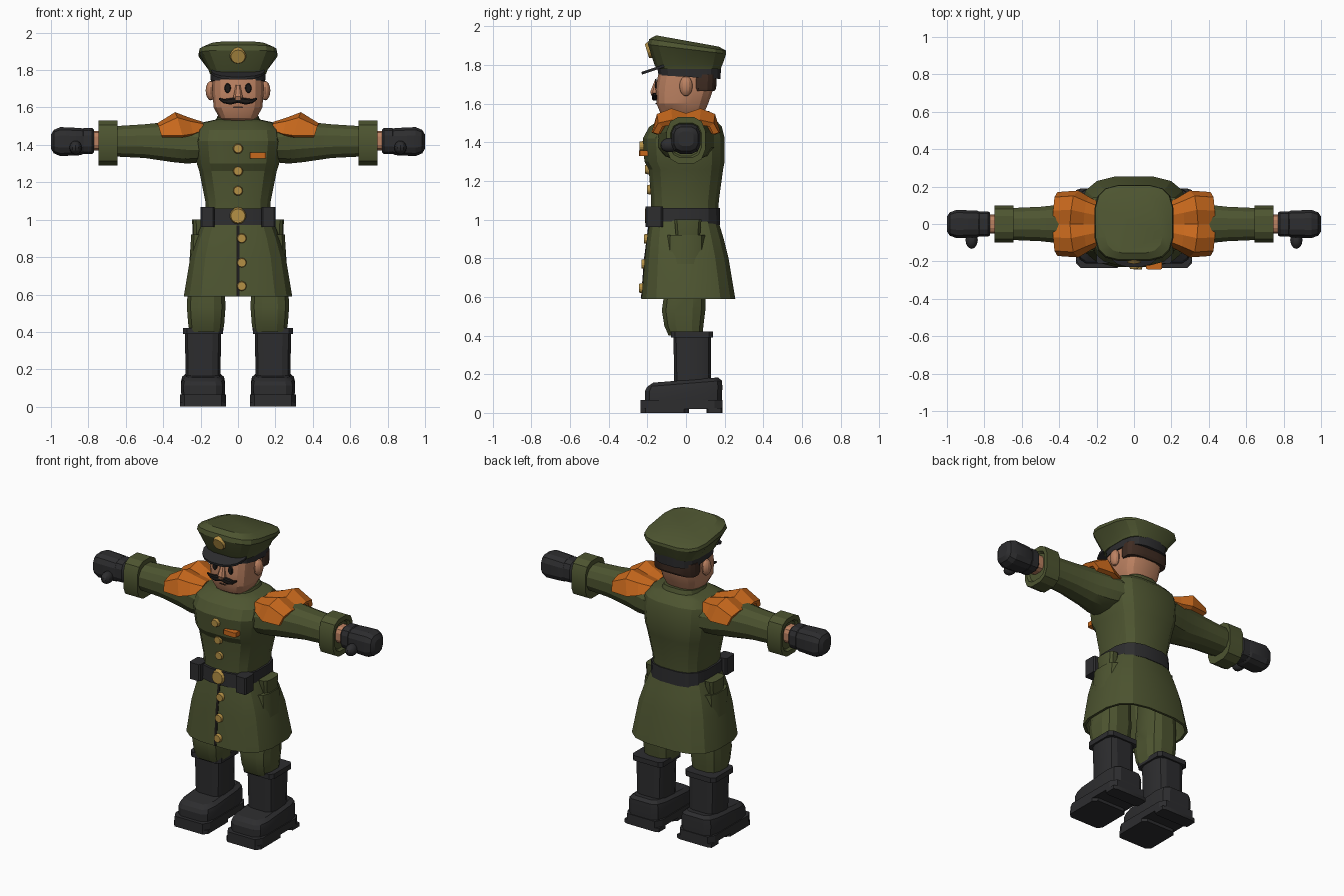
import bpy, bmesh
from math import cos, sin, pi, copysign
from mathutils import Matrix, Vector

cube = bpy.data.objects.get("Cube")
if cube:
    bpy.data.objects.remove(cube, do_unlink=True)


def material(name, red, green, blue):
    mat = bpy.data.materials.new(name)
    mat.use_nodes = True
    mat.diffuse_color = (red, green, blue, 1)
    shader = mat.node_tree.nodes["Principled BSDF"]
    shader.inputs["Base Color"].default_value = (red, green, blue, 1)
    shader.inputs["Roughness"].default_value = 0.8
    return mat


GREEN = material("coat green", 0.075, 0.09, 0.03)
BLACK = material("leather black", 0.026, 0.026, 0.028)
ORANGE = material("braid orange", 0.58, 0.14, 0.012)
GOLD = material("button gold", 0.46, 0.28, 0.06)
SKIN = material("skin", 0.5, 0.22, 0.12)
HAIR = material("hair brown", 0.05, 0.025, 0.016)
INK = material("ink", 0.012, 0.01, 0.009)
parts = []


def finish(name, bm, mat, mirror=False):
    """Turn a bmesh into an object, optionally mirrored across x."""
    bmesh.ops.recalc_face_normals(bm, faces=bm.faces)
    mesh = bpy.data.meshes.new(name)
    bm.to_mesh(mesh)
    bm.free()
    mesh.materials.append(mat)
    obj = bpy.data.objects.new(name, mesh)
    bpy.context.collection.objects.link(obj)
    if mirror:
        obj.modifiers.new("mirror", 'MIRROR')
    parts.append(obj)
    return obj


def loft(name, mat, sections, axis='z', centre=0, count=16, power=3, mirror=False):
    """Skin rounded rectangles given as (position, half width, low, high, slope)."""
    bm = bmesh.new()
    rings = []
    limit = abs(cos(pi / count)) ** (2 / power)
    for pos, half, low, high, *slope in sections:
        ring = []
        for i in range(count):
            angle = 2 * pi * (i + 0.5) / count
            c, s = [copysign(abs(v) ** (2 / power), v) / limit for v in (cos(angle), sin(angle))]
            a = centre + half * c
            b = (low + high) / 2 + (high - low) / 2 * s
            t = pos + (slope[0] * b if slope else 0)
            ring.append(bm.verts.new((a, b, t) if axis == 'z' else (t, a, b)))
        rings.append(ring)
    for first, second in zip(rings, rings[1:]):
        for i in range(count):
            j = (i + 1) % count
            bm.faces.new((first[i], first[j], second[j], second[i]))
    bm.faces.new(rings[0])
    bm.faces.new(rings[-1])
    return finish(name, bm, mat, mirror)


def box(name, mat, z, half, low, high, centre=0, mirror=False):
    return loft(name, mat, [(z[0], half, low, high), (z[1], half, low, high)],
                centre=centre, count=8, power=8, mirror=mirror)


def disc(name, mat, x, y, z, radius, depth=0.025, stretch=1, tilt=0, mirror=False):
    """Short cylinder facing the front."""
    bm = bmesh.new()
    bmesh.ops.create_cone(bm, cap_ends=True, segments=14, radius1=radius,
                          radius2=radius * 0.8, depth=depth)
    place = (Matrix.Translation((x, y, z)) @ Matrix.Diagonal((1, 1, stretch, 1))
             @ Matrix.Rotation(pi / 2 + tilt, 4, 'X'))
    bm.transform(place)
    return finish(name, bm, mat, mirror)


def ball(name, mat, place, radii, mirror=False):
    bm = bmesh.new()
    bmesh.ops.create_uvsphere(bm, u_segments=12, v_segments=8, radius=1)
    bm.transform(Matrix.Translation(place) @ Matrix.Diagonal((*radii, 1)))
    return finish(name, bm, mat, mirror)


# Coat: body, collar and hollow skirt with hip pockets
loft("coat_body", GREEN, [
    (1.0, .172, -.18, .165), (1.1, .175, -.18, .17), (1.26, .207, -.193, .192),
    (1.3, .22, -.215, .2), (1.42, .235, -.223, .2), (1.48, .225, -.19, .185),
    (1.52, .19, -.13, .15), (1.535, .12, -.1, .13)])
loft("collar", GREEN, [(1.5, .13, -.12, .14), (1.55, .11, -.1, .12, .1)])
loft("coat_skirt", GREEN, [
    (1.0, .185, -.185, .165), (.9, .225, -.202, .195), (.8, .255, -.213, .22),
    (.59, .29, -.23, .255), (.59, .275, -.215, .24), (.8, .24, -.2, .205),
    (.95, .19, -.17, .16)])
loft("hip_pockets", GREEN, [(.83, .02, -.02, .04), (.89, .035, -.05, .07),
                            (1.0, .037, -.06, .08)], centre=.208, count=12, mirror=True)
loft("coat_opening", INK, [(.592, .008, -.233, -.2), (.8, .008, -.217, -.18),
                           (.97, .008, -.195, -.16)], count=4, power=20)

# Belt, pouches and buckle
loft("belt", BLACK, [(.972, .188, -.198, .177), (1.06, .185, -.195, .175)])
box("belt_pouches", BLACK, (.962, 1.068), .038, -.21, -.12, centre=.163, mirror=True)
disc("belt_buckle", GOLD, 0, -.2, 1.02, .047)

# Buttons and ribbon bar
for z, y in ((1.38, -.228), (1.26, -.2), (1.155, -.188)):
    disc("chest_button", GOLD, 0, y, z, .028)
for z, y in ((.9, -.206), (.77, -.218), (.645, -.23)):
    disc("skirt_button", GOLD, .02, y, z, .028)
box("ribbon_bar", ORANGE, (1.328, 1.358), .043, -.243, -.19, centre=.108)

# Sleeves, cuffs, wrists and gloves
loft("sleeves", GREEN, [
    (.17, .15, 1.31, 1.5), (.27, .13, 1.3, 1.52), (.35, .108, 1.308, 1.525),
    (.5, .092, 1.33, 1.51), (.66, .085, 1.338, 1.5)],
    axis='x', count=12, power=2.4, mirror=True)
loft("cuffs", GREEN, [(.645, .1, 1.29, 1.53), (.745, .1, 1.29, 1.53), (.745, .08, 1.32, 1.5),
                      (.73, .07, 1.33, 1.49)], axis='x', count=12, mirror=True)
loft("wrists", SKIN, [(.7, .052, 1.37, 1.475), (.79, .052, 1.37, 1.475)],
     axis='x', count=12, mirror=True)
loft("glove_cuffs", BLACK, [(.77, .06, 1.36, 1.48), (.78, .068, 1.35, 1.49),
                            (.825, .068, 1.35, 1.49), (.84, .055, 1.36, 1.48)],
     axis='x', count=12, mirror=True)
loft("glove_hands", BLACK, [
    (.8, .055, 1.365, 1.475), (.84, .072, 1.345, 1.49), (.95, .075, 1.34, 1.495),
    (.985, .062, 1.355, 1.48), (1.0, .04, 1.38, 1.455)], axis='x', count=12, mirror=True)
ball("glove_thumbs", BLACK, (.868, -.085, 1.385), (.033, .048, .037), mirror=True)

# Shoulder boards: a ridged plate drooping at front, back and outer end
bm = bmesh.new()
profile = [(.165, -.11, -.035), (.14, -.02, -.01), (.075, .005, 0), (0, -.02, .005)]
profile += [(-y, dz, dx) for y, dz, dx in reversed(profile[:-1])]
columns = [(.195, 1.508, .6, .3), (.27, 1.53, .8, .7), (.335, 1.555, 1, 1), (.425, 1.5, .95, .5)]
rows = [[bm.verts.new((x + dx * droop, y * wide, z + dz * droop)) for y, dz, dx in profile]
        for x, z, wide, droop in columns]
for inner, outer in zip(rows, rows[1:]):
    for i in range(len(profile) - 1):
        bm.faces.new((inner[i], outer[i], outer[i + 1], inner[i + 1]))
boards = finish("shoulder_boards", bm, ORANGE, mirror=True)
thick = boards.modifiers.new("thickness", 'SOLIDIFY')
thick.thickness = 0.03
thick.offset = 0 if boards.data.polygons[0].normal.z > 0 else -0.2

# Head with ears, hair and face
loft("head", SKIN, [
    (1.52, .08, -.09, .08), (1.545, .1, -.13, .09), (1.6, .13, -.153, .115),
    (1.68, .137, -.157, .143), (1.77, .135, -.14, .15)], power=3)
loft("hair", HAIR, [(1.665, .139, .03, .148), (1.68, .143, .02, .156),
                    (1.75, .143, .02, .16)])
ball("ears", SKIN, (.145, .0, 1.69), (.028, .034, .052), mirror=True)
loft("nose", SKIN, [(1.64, .022, -.178, -.13), (1.66, .024, -.185, -.13),
                    (1.72, .012, -.162, -.13)], count=8)
disc("eyes", INK, .055, -.157, 1.703, .017, depth=0.009, stretch=1.6, mirror=True)
loft("moustache", INK, [
    (0, .014, 1.625, 1.658), (.04, .014, 1.615, 1.65), (.075, .012, 1.622, 1.645),
    (.102, .006, 1.642, 1.652)], axis='x', centre=-.162, count=8, mirror=True)
loft("lower_lip", HAIR, [(1.597, .03, -.157, -.13), (1.604, .03, -.157, -.13)], count=8)

# Cap: band, visor, crown and badge
loft("cap_band", BLACK, [(1.738, .145, -.142, .178, -.06), (1.795, .148, -.15, .182)])
loft("cap_visor", BLACK, [(1.825, .14, -.228, .0, .33), (1.84, .142, -.23, .0, .33)], power=2.4)
loft("cap_crown", GREEN, [
    (1.778, .15, -.15, .178), (1.8, .157, -.163, .188), (1.882, .21, -.197, .208, -.12),
    (1.905, .205, -.19, .206, -.15), (1.925, .155, -.155, .17, -.18)], power=3.6)
disc("cap_badge", GOLD, 0, -.19, 1.875, .047, tilt=0.3)

# Trousers and boots
loft("trousers", GREEN, [
    (.4, .09, -.09, .085), (.45, .097, -.112, .09), (.53, .103, -.125, .1),
    (.62, .1, -.112, .1), (.92, .08, -.1, .1)], centre=.17, count=12, mirror=True)
loft("boot_shafts", BLACK, [(.12, .092, -.06, .13), (.39, .097, -.065, .13)],
     centre=.187, count=12, power=4, mirror=True)
box("boot_rims", BLACK, (.39, .422), .108, -.078, .14, centre=.187, mirror=True)
loft("boot_feet", BLACK, [
    (.06, .116, -.212, .186), (.125, .118, -.212, .188, .06), (.152, .112, -.2, .186, .08),
    (.17, .09, -.17, .165, .08)], centre=.187, count=12, power=5, mirror=True)
box("boot_soles", BLACK, (.02, .066), .122, -.235, .19, centre=.187, mirror=True)
box("boot_treads", BLACK, (0, .024), .122, -.235, .015, centre=.187, mirror=True)
box("boot_heels", BLACK, (0, .024), .122, .105, .19, centre=.187, mirror=True)

# Soft shading that keeps the hard edges
bpy.ops.object.select_all(action='DESELECT')
for part in parts:
    part.select_set(part is not boards)
bpy.context.view_layer.objects.active = parts[0]
bpy.ops.object.shade_smooth_by_angle(angle=0.4)
